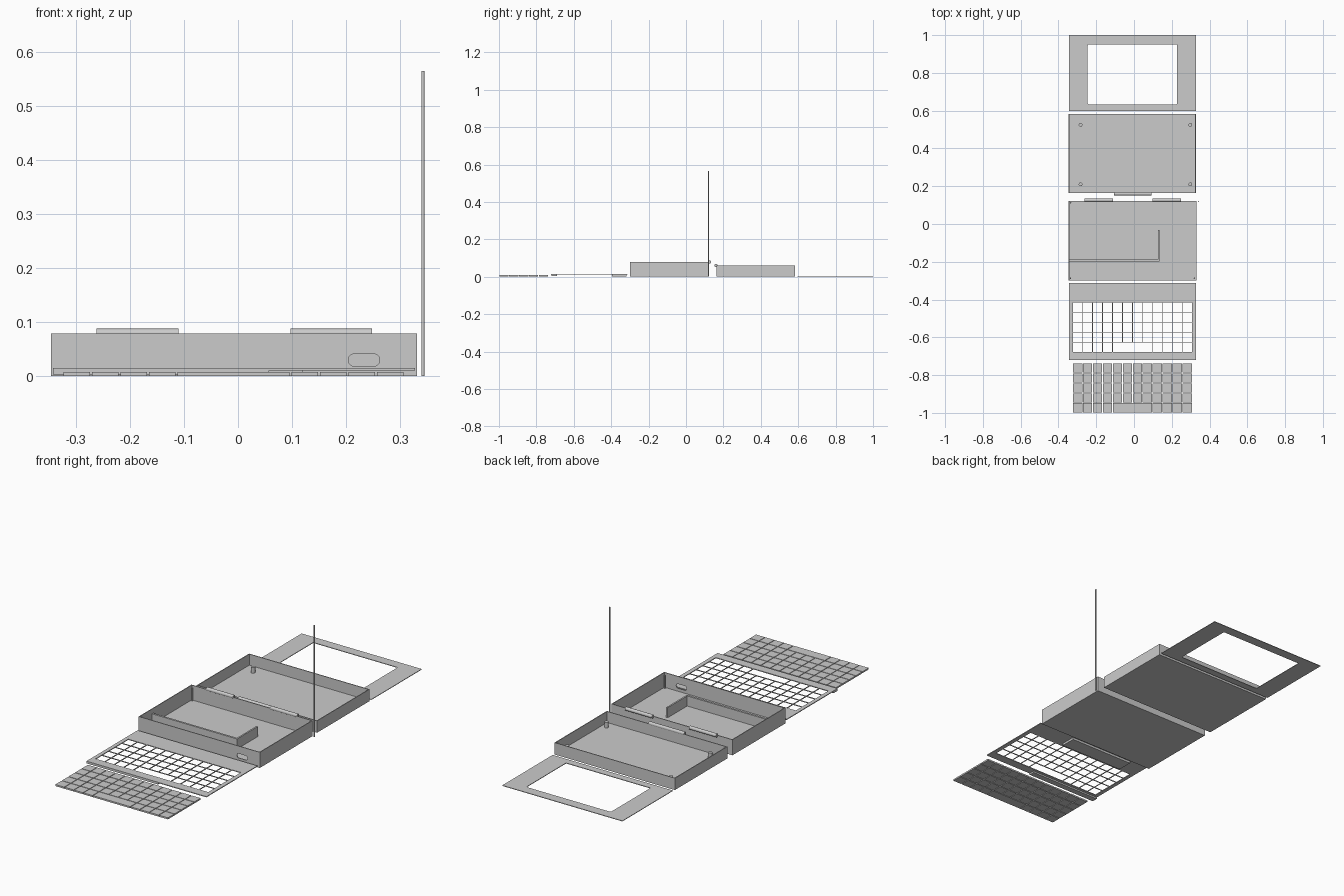
import bpy
import bmesh
from mathutils import Matrix, Vector

cube = bpy.data.objects.get("Cube")
if cube:
    bpy.data.objects.remove(cube, do_unlink=True)

# One plain plastic colour
GREY = (0.6, 0.6, 0.6, 1)
plastic = bpy.data.materials.new("grey_plastic")
plastic.use_nodes = True
plastic.diffuse_color = GREY
plastic.node_tree.nodes["Principled BSDF"].inputs["Base Color"].default_value = GREY


def finish(name, bm):
    mesh = bpy.data.meshes.new(name)
    bm.to_mesh(mesh)
    bm.free()
    mesh.materials.append(plastic)
    obj = bpy.data.objects.new(name, mesh)
    bpy.context.collection.objects.link(obj)
    return obj


def add_box(bm, x, y, z, axis=None, radius=0):
    """Box from (min, max) ranges; edges along axis may be rounded."""
    lo, hi = Vector((x[0], y[0], z[0])), Vector((x[1], y[1], z[1]))
    mat = Matrix.Translation((lo + hi) / 2) @ Matrix.Diagonal((*(hi - lo), 1))
    verts = bmesh.ops.create_cube(bm, size=1, matrix=mat)["verts"]
    if axis is not None:
        edges = {e for v in verts for e in v.link_edges}
        along = [e for e in edges
                 if abs((e.verts[0].co - e.verts[1].co).normalized()[axis]) > 0.9]
        bmesh.ops.bevel(bm, geom=along, offset=radius, segments=5,
                        profile=0.5, affect="EDGES")


def boxes(name, *specs):
    bm = bmesh.new()
    for spec in specs:
        add_box(bm, *spec)
    return finish(name, bm)


def rod(name, start, end, radius, sides=24):
    start, end = Vector(start), Vector(end)
    axis = end - start
    mat = Matrix.Translation((start + end) / 2) @ axis.to_track_quat("Z", "Y").to_matrix().to_4x4()
    bm = bmesh.new()
    bmesh.ops.create_cone(bm, cap_ends=True, segments=sides, radius1=radius,
                          radius2=radius, depth=axis.length, matrix=mat)
    obj = finish(name, bm)
    select(obj)
    bpy.ops.object.shade_smooth_by_angle()
    return obj


def select(obj):
    bpy.ops.object.select_all(action="DESELECT")
    obj.select_set(True)
    bpy.context.view_layer.objects.active = obj


def cut(obj, cutter):
    cutter.hide_render = True
    mod = obj.modifiers.new("cut", "BOOLEAN")
    mod.operation, mod.solver, mod.object = "DIFFERENCE", "EXACT", cutter
    select(obj)
    bpy.ops.object.modifier_apply(modifier=mod.name)
    bpy.data.objects.remove(cutter, do_unlink=True)


def tray(name, x, y, height, wall=0.004):
    """Open-topped shallow box."""
    obj = boxes(name, (x, y, (0, height)))
    inside = [(r[0] + wall, r[1] - wall) for r in (x, y)]
    cut(obj, boxes("cutter", (*inside, (wall, height + 0.1))))
    return obj


PITCH = 0.0528
GAP = 0.0033
KEYS_X = -0.325


def key_cells(top, z):
    """Five rows of twelve keys, with a four-wide key in the last row."""
    cells = []
    for row in range(5):
        y1 = top - row * PITCH
        for col in range(12):
            if row == 4 and col in (5, 6, 7):
                continue
            wide = 4 if row == 4 and col == 4 else 1
            x0 = KEYS_X + col * PITCH
            cells.append(((x0 + GAP / 2, x0 + wide * PITCH - GAP / 2),
                          (y1 - PITCH + GAP / 2, y1 - GAP / 2), z))
    return cells


# Keys laid out in front
boxes("keys", *key_cells(-0.736, (0, 0.008)))

# Keyboard plate with matching openings and ribs beneath
plate = boxes("keyboard_plate", ((-0.343, 0.328), (-0.721, -0.313), (0.011, 0.015)))
cut(plate, boxes("cutter", *key_cells(-0.414, (-0.1, 0.1))))
boxes("plate_rear_rib", ((-0.24, 0.12), (-0.395, -0.317), (0, 0.011)))
boxes("plate_front_rib", ((-0.343, 0.057), (-0.72, -0.69), (0.003, 0.011)))

# Base tray with a port in the front wall
base = tray("base_tray", (-0.346, 0.332), (-0.3, 0.123), 0.079)
cut(base, boxes("cutter", ((0.205, 0.262), (-0.35, -0.25), (0.019, 0.041), 1, 0.009)))

# L-shaped divider inside the base
boxes("base_divider", ((-0.343, 0.134), (-0.199, -0.189), (0.003, 0.055)),
      ((0.126, 0.134), (-0.189, -0.033), (0.003, 0.055)))
for i, (x, y) in enumerate([(-0.336, 0.113), (-0.336, -0.288), (0.32, -0.288)]):
    rod(f"base_corner_post_{i + 1}", (x, y, 0.003), (x, y, 0.07), 0.004, 12)

# Lid tray with four posts
tray("lid_tray", (-0.346, 0.328), (0.164, 0.583), 0.06)
for side, x in (("right", -0.283), ("left", 0.298)):
    for end, y in (("front", 0.21), ("back", 0.525)):
        rod(f"lid_post_{end}_{side}", (x, y, 0.003), (x, y, 0.032), 0.01)

# Hinge barrels
for name, x0, x1, y, z in (("base_hinge_right", -0.262, -0.11, 0.126, 0.079),
                           ("base_hinge_left", 0.097, 0.248, 0.126, 0.079),
                           ("lid_hinge", -0.107, 0.093, 0.16, 0.06)):
    rod(name, (x0, y, z), (x1, y, z), 0.009)

# Screen bezel laid flat at the back
bezel = boxes("screen_bezel", ((-0.344, 0.328), (0.597, 1.0), (0, 0.003)))
cut(bezel, boxes("cutter", ((-0.245, 0.228), (0.633, 0.951), (-0.1, 0.1), 2, 0.006)))

# Antenna beside the base
rod("antenna", (0.3425, 0.12, 0), (0.3425, 0.12, 0.565), 0.003, 16)
